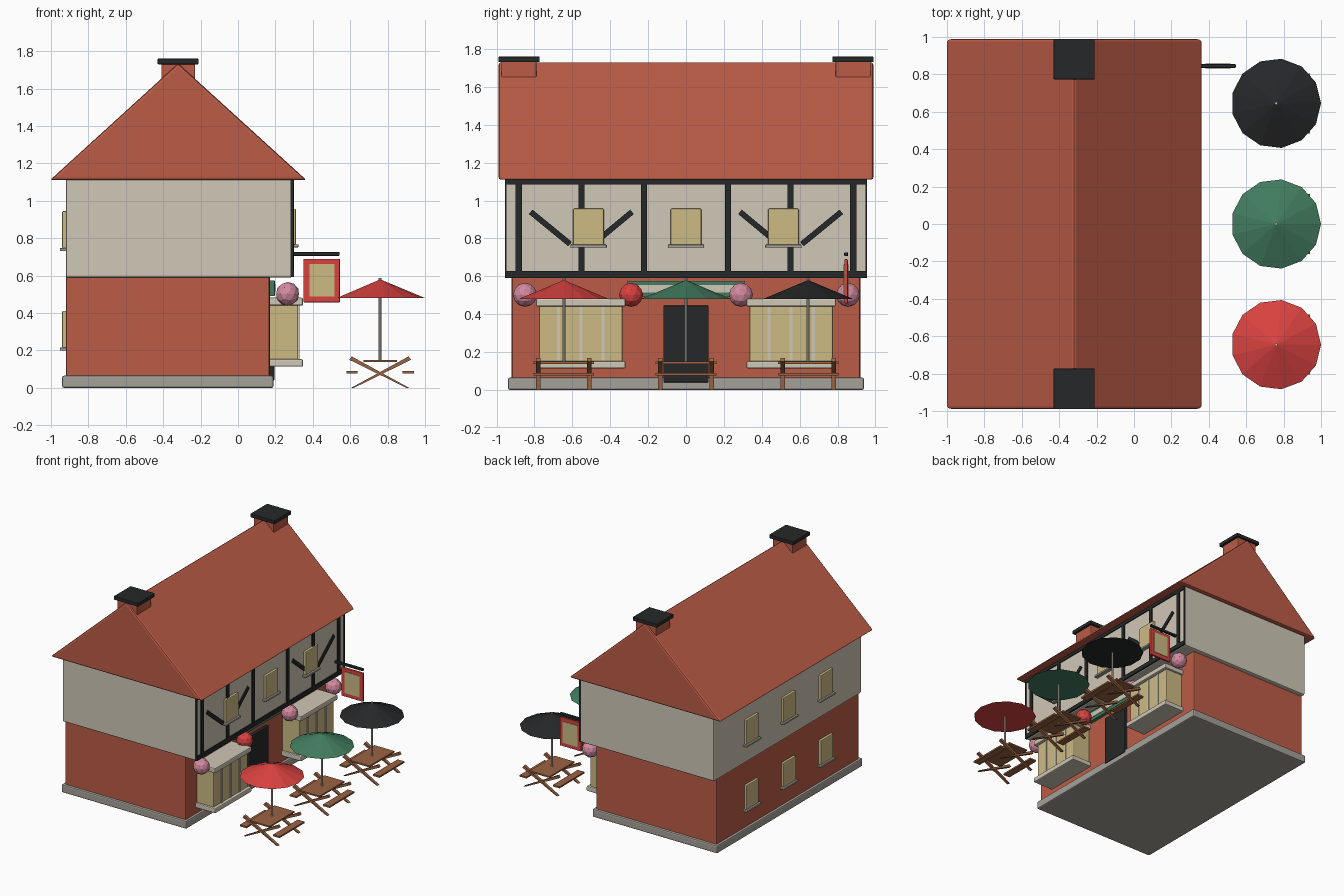
import bpy, bmesh, math
from mathutils import Vector

if "Cube" in bpy.data.objects:
    bpy.data.objects.remove(bpy.data.objects["Cube"])

def mat(name, r, g, b):
    lin = lambda c: (c / 255 / 12.92) if c < 10 else ((c / 255 + 0.055) / 1.055) ** 2.4
    m = bpy.data.materials.new(name)
    m.diffuse_color = (lin(r), lin(g), lin(b), 1)
    m.use_nodes = True
    m.node_tree.nodes["Principled BSDF"].inputs["Base Color"].default_value = m.diffuse_color
    return m

BRICK = mat("terracotta", 188, 92, 71)
CREAM = mat("cream plaster", 208, 200, 183)
STONE = mat("grey stone", 165, 160, 152)
TAN = mat("window tan", 205, 187, 133)
BLACK = mat("black timber", 38, 39, 40)
GREEN = mat("green", 66, 124, 95)
PINK = mat("pink", 212, 138, 160)
RED = mat("red", 217, 66, 64)
WOOD = mat("brown wood", 155, 99, 66)

def finish(name, bm, material, bevel=0, seg=2):
    bmesh.ops.recalc_face_normals(bm, faces=bm.faces)
    me = bpy.data.meshes.new(name)
    bm.to_mesh(me)
    bm.free()
    me.materials.append(material)
    ob = bpy.data.objects.new(name, me)
    bpy.context.collection.objects.link(ob)
    if bevel:
        mod = ob.modifiers.new("soft edges", 'BEVEL')
        mod.width, mod.segments = bevel, seg
    return ob

def box(name, x, y, z, material, bevel=0):
    """Box from (min, max) ranges."""
    bm = bmesh.new()
    bmesh.ops.create_cube(bm, size=1)
    for v in bm.verts:
        v.co = [r[0] if c < 0 else r[1] for c, r in zip(v.co, (x, y, z))]
    return finish(name, bm, material, bevel)

def prism_y(name, profile, y0, y1, material, bevel=0):
    """Extrude an x-z profile along y."""
    bm = bmesh.new()
    f = bm.faces.new([bm.verts.new((x, y0, z)) for x, z in profile])
    ext = bmesh.ops.extrude_face_region(bm, geom=[f])["geom"]
    for v in ext:
        if isinstance(v, bmesh.types.BMVert):
            v.co.y = y1
    return finish(name, bm, material, bevel)

def cone(name, loc, r1, r2, depth, n, material):
    bm = bmesh.new()
    bmesh.ops.create_cone(bm, cap_ends=True, segments=n, radius1=r1, radius2=r2, depth=depth)
    a = min(math.atan2(v.co.y, v.co.x) for v in bm.verts if v.co.xy.length > 1e-5 and v.co.y > -1e-5)
    for v in bm.verts:  # one corner points to +x
        c, s = math.cos(-a), math.sin(-a)
        v.co = Vector((v.co.x * c - v.co.y * s, v.co.x * s + v.co.y * c, v.co.z)) + Vector(loc)
    return finish(name, bm, material)

def bar_x(name, p, q, width, x0, x1, material):
    """Slanted bar in the y-z plane."""
    p, q = Vector(p), Vector(q)
    d = (q - p).normalized()
    n = Vector((-d.y, d.x)) * width / 2
    bm = bmesh.new()
    rings = [[bm.verts.new((x, c.x, c.y)) for c in (p - n, q - n, q + n, p + n)] for x in (x0, x1)]
    bm.faces.new(rings[0])
    bm.faces.new(rings[1])
    for i in range(4):
        j = (i + 1) % 4
        bm.faces.new((rings[0][i], rings[0][j], rings[1][j], rings[1][i]))
    return finish(name, bm, material)

# Main masses
box("plinth", (-.94, .19), (-.94, .94), (0, .065), STONE, .01)
box("ground_floor", (-.92, .17), (-.92, .92), (.03, .6), BRICK, .01)
box("upper_floor", (-.92, .29), (-.955, .955), (.59, 1.12), CREAM, .01)
prism_y("roof", [(-1.006, 1.11), (.367, 1.11), (-.32, 1.735)], -.99, .99, BRICK, .014)

# Chimneys at both ends of the ridge
for s in (-1, 1):
    ys = lambda a, b: tuple(sorted((s * a, s * b)))
    box("chimney", (-.41, -.23), ys(.79, .975), (1.5, 1.735), BRICK, .004)
    box("chimney_cap", (-.43, -.21), ys(.773, .99), (1.73, 1.76), BLACK, .004)

# Timber framing on the right-hand facade
F0, F1 = .28, .299
box("lower_beam", (F0, F1), (-.955, .955), (.592, .627), BLACK)
box("upper_beam", (F0, F1), (-.955, .955), (1.085, 1.112), BLACK)
for s in (-1, 1):
    for y in (.222, .552, .883):
        box("timber_post", (F0, F1), (s * y - .016, s * y + .016), (.6, 1.1), BLACK)
    box("corner_post", (F0, F1 - .002), (s * .951 - .004, s * .951 + .004), (.6, 1.1), BLACK)
    for a, b in ((.285, .49), (.82, .612)):
        bar_x("timber_brace", (s * a, .94), (s * b, .77), .03, F0, F1, BLACK)

# Small windows with sills; s is the outward x direction
def window(x, s, y, z0, z1):
    rng = lambda a, b: tuple(sorted((x + s * a, x + s * b)))
    box("window", rng(-.01, .02), (y - .081, y + .081), (z0, z1), TAN, .006)
    box("window_sill", rng(-.01, .033), (y - .095, y + .095), (z0 - .014, z0 + .002), STONE, .004)

for y in (-.515, 0, .515):
    window(.29, 1, y, .765, .957)
for y in (-.48, 0, .48):
    window(-.92, -1, y, .745, .945)
    window(-.92, -1, y, .213, .412)

# Bay windows beside the door
for s in (-1, 1):
    c = s * .555
    box("bay_window", (.15, .322), (c - .22, c + .22), (.13, .46), TAN, .006)
    box("bay_bottom_ledge", (.15, .348), (c - .236, c + .236), (.113, .153), CREAM, .008)
    box("bay_top_ledge", (.15, .348), (c - .236, c + .236), (.44, .482), CREAM, .008)
    for d in (-.117, 0, .117):
        box("bay_mullion", (.31, .328), (c + d - .008, c + d + .008), (.14, .45), CREAM)

# Flower balls on the ledges
for y, m in ((-.85, PINK), (-.29, RED), (.29, PINK), (.855, PINK)):
    bm = bmesh.new()
    bmesh.ops.create_icosphere(bm, subdivisions=2, radius=.064)
    bmesh.ops.translate(bm, verts=bm.verts, vec=(.265, y, .502))
    finish("flower_ball", bm, m)

# Door and board over it
box("door", (.15, .195), (-.12, .12), (.04, .445), BLACK, .005)
box("door_board", (.16, .197), (-.31, .31), (.49, .575), GREEN, .004)
box("door_board_panel", (.19, .201), (-.285, .285), (.515, .555), CREAM)

# Hanging sign
box("sign_bracket", (.28, .543), (.835, .855), (.706, .726), BLACK, .004)
box("sign_board", (.35, .545), (.836, .854), (.457, .69), RED, .004)
box("sign_panel", (.381, .515), (.832, .858), (.488, .662), TAN)

# Picnic tables with parasols
CX = .76
for cy, colour in ((-.645, RED), (0, GREEN), (.645, BLACK)):
    cone("parasol", (CX, cy, .53), .24, 0, .1, 13, colour)
    cone("parasol_pole", (CX, cy, .363), .008, .008, .45, 8, CREAM)
    box("table_top", (CX - .09, CX + .09), (cy - .16, cy + .16), (.138, .15), WOOD)
    for s in (-1, 1):
        xs = tuple(sorted((CX + s * .12, CX + s * .18)))
        box("bench", xs, (cy - .16, cy + .16), (.077, .09), WOOD)
        for k in (-.135, .135):
            prism_y("table_leg", [(CX - s * .155, 0), (CX - s * .14, 0), (CX + s * .165, .15),
                                  (CX + s * .152, .168)], cy + k - .012, cy + k + .012, WOOD)
